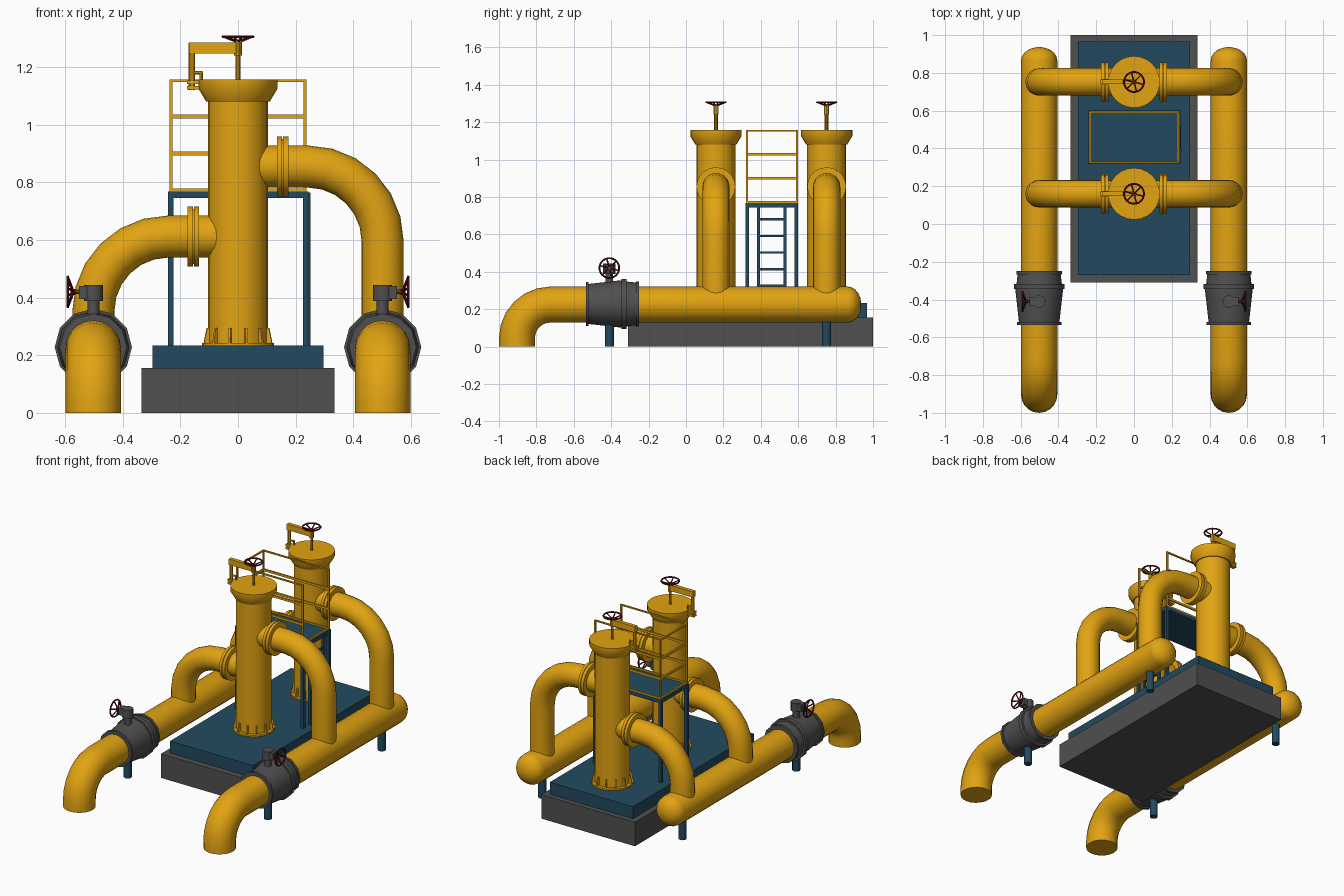
import bpy, bmesh, math
from mathutils import Vector as V

if "Cube" in bpy.data.objects:
    bpy.data.objects.remove(bpy.data.objects["Cube"])


def material(name, rgb):
    m = bpy.data.materials.new(name)
    m.diffuse_color = (*rgb, 1)
    m.use_nodes = True
    m.node_tree.nodes["Principled BSDF"].inputs["Base Color"].default_value = m.diffuse_color
    return m


YELLOW = material("pipe yellow", (0.76, 0.37, 0.006))
BLUE = material("steel blue", (0.016, 0.068, 0.115))
GRAY = material("dark gray", (0.08, 0.08, 0.08))
RED = material("dark red", (0.115, 0.005, 0.008))
X, Y, Z = V((1, 0, 0)), V((0, 1, 0)), V((0, 0, 1))


def finish(name, bm, mat, smooth=True):
    bmesh.ops.recalc_face_normals(bm, faces=bm.faces[:])
    me = bpy.data.meshes.new(name)
    bm.to_mesh(me)
    bm.free()
    me.materials.append(mat)
    ob = bpy.data.objects.new(name, me)
    bpy.context.collection.objects.link(ob)
    if smooth:
        bpy.ops.object.select_all(action='DESELECT')
        ob.select_set(True)
        bpy.context.view_layer.objects.active = ob
        bpy.ops.object.shade_smooth_by_angle(angle=math.radians(35))
    return ob


def sweep(name, stations, side, mat, sides=20):
    """Rings along stations of (point, tangent, radius); side is normal to the path."""
    bm = bmesh.new()
    rings = []
    for p, t, r in stations:
        up = t.cross(side)
        rings.append([bm.verts.new(p + r * (math.cos(a) * side + math.sin(a) * up))
                      for a in (2 * math.pi * i / sides for i in range(sides))])
    for a, b in zip(rings, rings[1:]):
        for i in range(sides):
            j = (i + 1) % sides
            bm.faces.new((a[i], a[j], b[j], b[i]))
    bm.faces.new(rings[0])
    bm.faces.new(rings[-1])
    return finish(name, bm, mat)


def lathe(name, origin, axis, profile, mat, sides=20):
    """Profile of (distance along axis, radius)."""
    side = X if abs(axis.x) < 0.5 else Y
    if abs(axis.dot(side)) > 0.01:
        side = axis.orthogonal().normalized()
    return sweep(name, [(V(origin) + axis * d, axis, r) for d, r in profile], side, mat, sides)


def rod(name, a, b, r, mat, sides=8):
    a, b = V(a), V(b)
    return lathe(name, a, (b - a).normalized(), [(0, r), ((b - a).length, r)], mat, sides)


def box(name, lo, hi, mat):
    bm = bmesh.new()
    bmesh.ops.create_cube(bm, size=1)
    lo, hi = V(lo), V(hi)
    for v in bm.verts:
        v.co = V([(l + h) / 2 + c * (h - l) for l, h, c in zip(lo, hi, v.co)])
    return finish(name, bm, mat, False)


def bend(center, d0, d1, radius, r, steps=6):
    """Quarter-turn stations from center + d0 to center + d1."""
    out = []
    for i in range(steps + 1):
        a = math.pi / 2 * i / steps
        out.append((center + radius * (math.cos(a) * d0 + math.sin(a) * d1),
                    -math.sin(a) * d0 + math.cos(a) * d1, r))
    return out


def handwheel(name, rim, axis):
    """Rim ring at a point, dished spokes meeting at a hub behind it."""
    rim = V(rim)
    u = axis.orthogonal().normalized()
    w = axis.cross(u)
    bm = bmesh.new()
    n, m, R, r = 20, 6, 0.053, 0.005
    vs = []
    for i in range(n):
        a = 2 * math.pi * i / n
        d = math.cos(a) * u + math.sin(a) * w
        vs.append([bm.verts.new(rim + d * (R + r * math.cos(b)) + axis * r * math.sin(b))
                   for b in (2 * math.pi * k / m for k in range(m))])
    for i in range(n):
        for k in range(m):
            p, q = vs[i], vs[(i + 1) % n]
            bm.faces.new((p[k], q[k], q[(k + 1) % m], p[(k + 1) % m]))
    finish(name + "_rim", bm, RED)
    hub = rim - axis * 0.02
    for i in range(6):
        a = math.pi / 3 * i
        rod(name + "_spoke", hub, rim + R * (math.cos(a) * u + math.sin(a) * w), 0.004, RED, 6)
    lathe(name + "_hub", hub, axis, [(-0.006, 0.011), (0.008, 0.011)], RED, 10)


# Foundation and skid
box("foundation", (-0.335, -0.31, 0), (0.335, 1.0, 0.155), GRAY)
box("skid", (-0.297, -0.27, 0.155), (0.297, 0.967, 0.233), BLUE)

TOWERS = (0.16, 0.752)
for s in (-1, 1):
    x = 0.502 * s
    # Header pipe: front elbow to the ground, domed rear end
    r, zc = 0.096, 0.225
    path = [(V((x, -0.904, 0)), Z, r)]
    path += bend(V((x, -0.724, 0.045)), -Y, Z, 0.18, r)
    for i in range(6):
        a = math.pi / 2 * i / 5.3
        path.append((V((x, 0.865 + 0.072 * math.sin(a), zc)), Y, r * math.cos(a)))
    sweep("header_pipe", path, X, YELLOW, 20)

    # Shut-off valve with gearbox and handwheel
    lathe("valve_body", (x, 0, zc + 0.003), Y,
          [(-0.535, 0.117), (-0.52, 0.117), (-0.52, 0.107), (-0.36, 0.125), (-0.345, 0.125),
           (-0.345, 0.134), (-0.317, 0.134), (-0.317, 0.12), (-0.267, 0.114),
           (-0.267, 0.121), (-0.25, 0.121)], GRAY, 12)
    rod("valve_stem", (x, -0.41, 0.3), (x, -0.41, 0.4), 0.021, GRAY, 12)
    rod("valve_gearbox", (x, -0.41, 0.388), (x, -0.41, 0.443), 0.033, GRAY, 12)
    box("gearbox_arm", (min(x, x + 0.05 * s), -0.433, 0.396),
        (max(x, x + 0.05 * s), -0.387, 0.441), GRAY)
    rod("wheel_shaft", (x, -0.41, 0.42), (x + 0.08 * s, -0.41, 0.42), 0.008, GRAY)
    handwheel("valve_wheel", (x + 0.088 * s, -0.41, 0.42), X * s)

    # Pipe supports
    for y in (-0.41, 0.752):
        rod("pipe_support", (x, y, 0), (x, y, 0.15), 0.024, BLUE, 12)

    # Branch pipes from header to towers, with paired flanges
    zb = 0.855 if s > 0 else 0.612
    for y in TOWERS:
        c = V((x - 0.26 * s, y, zb - 0.26))
        path = [(V((x, y, zc)), Z, 0.073)] + bend(c, X * s, Z, 0.26, 0.073)
        path.append((V((0.03 * s, y, zb)), -X * s, 0.073))
        sweep("branch_pipe", path, Y, YELLOW, 20)
        lathe("branch_flange", (0, y, zb), X * s,
              [(0.135, 0.104), (0.153, 0.104), (0.153, 0.095), (0.157, 0.095),
               (0.157, 0.104), (0.175, 0.104)], YELLOW, 20)

for y in TOWERS:
    # Filter tower with flared top flange
    lathe("tower", (0, y, 0), Z,
          [(0.233, 0.125), (0.243, 0.125), (0.243, 0.104), (1.08, 0.104), (1.08, 0.11),
           (1.125, 0.137), (1.157, 0.137)], YELLOW, 24)
    # Base gussets
    bm = bmesh.new()
    for i in range(12):
        a = 2 * math.pi * (i + 0.5) / 12
        d, t = V((math.cos(a), math.sin(a), 0)), V((-math.sin(a), math.cos(a), 0)) * 0.004
        prof = [(0.095, 0.24), (0.123, 0.24), (0.112, 0.295), (0.095, 0.295)]
        f, b = [[bm.verts.new(V((0, y, z)) + d * q + t * k) for q, z in prof] for k in (-1, 1)]
        bm.faces.new(f)
        bm.faces.new(b)
        for k in range(4):
            bm.faces.new((f[k], f[(k + 1) % 4], b[(k + 1) % 4], b[k]))
    finish("tower_gussets", bm, YELLOW, False)
    # Lid davit: post, arm, lugs, latch and lifting screw
    rod("davit_post", (-0.16, y, 1.12), (-0.16, y, 1.284), 0.011, YELLOW, 10)
    box("davit_arm", (-0.17, y - 0.012, 1.247), (0.01, y + 0.012, 1.285), YELLOW)
    for z in (1.122, 1.142):
        box("davit_lug", (-0.177, y - 0.015, z), (-0.12, y + 0.015, z + 0.012), YELLOW)
    rod("latch_bar", (-0.16, y, 1.18), (-0.125, y, 1.18), 0.006, YELLOW)
    rod("latch_drop", (-0.127, y, 1.185), (-0.127, y, 1.155), 0.006, YELLOW)
    rod("lift_screw", (0, y, 1.15), (0, y, 1.29), 0.008, YELLOW)
    rod("screw_nut", (0, y, 1.24), (0, y, 1.292), 0.014, YELLOW, 10)
    handwheel("lid_wheel", (0, y, 1.306), Z)

# Service platform on four legs
box("platform", (-0.243, 0.318, 0.745), (0.245, 0.6, 0.769), BLUE)
for x in (-0.233, 0.235):
    for y in (0.328, 0.59):
        box("platform_leg", (x - 0.01, y - 0.01, 0.233), (x + 0.01, y + 0.01, 0.75), BLUE)

# Ladder on the right side
for y in (0.388, 0.528):
    box("ladder_rail", (0.235, y - 0.008, 0.233), (0.252, y + 0.008, 0.765), BLUE)
for i in range(5):
    z = 0.325 + 0.089 * i
    box("ladder_rung", (0.238, 0.388, z - 0.006), (0.25, 0.528, z + 0.006), BLUE)

# Guard rail, open on the ladder side above the toe bar
x0, x1, y0, y1 = -0.233, 0.233, 0.327, 0.593
for x in (x0, x1):
    for y in (y0, y1):
        box("rail_post", (x - 0.005, y - 0.005, 0.765), (x + 0.005, y + 0.005, 1.157), YELLOW)
for z, h in ((0.774, 0.005), (0.9, 0.007), (1.029, 0.007), (1.153, 0.004)):
    for y in (y0, y1):
        box("long_rail", (x0, y - 0.005, z - h), (x1, y + 0.005, z + h), YELLOW)
    for x in ((x0, x1) if z < 0.8 else (x0,)):
        box("end_rail", (x - 0.005, y0, z - h), (x + 0.005, y1, z + h), YELLOW)
